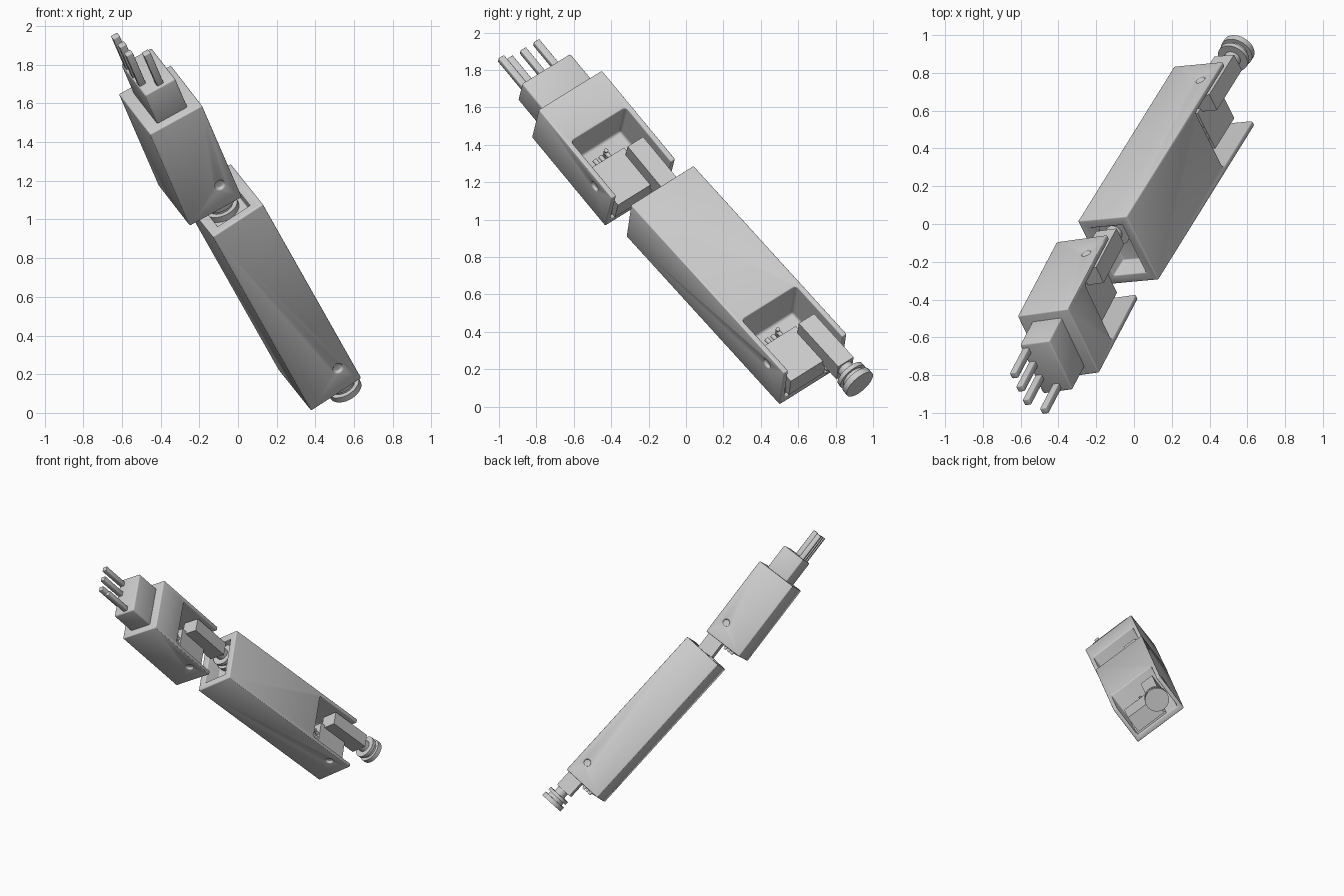
import bpy, bmesh, math
from mathutils import Matrix, Vector

cube = bpy.data.objects.get("Cube")
if cube:
    bpy.data.objects.remove(cube, do_unlink=True)

# One grey for the whole arm
GREY = (0.6, 0.6, 0.6, 1)
grey = bpy.data.materials.new("plain grey")
grey.use_nodes = True
grey.diffuse_color = GREY
grey.node_tree.nodes["Principled BSDF"].inputs["Base Color"].default_value = GREY


def frame(origin, axis, side):
    """Segment frame: x = width, y = depth, -z = distance down the arm."""
    z = -Vector(axis).normalized()
    x = Vector(side)
    x = (x - z * x.dot(z)).normalized()
    rot = Matrix((x, z.cross(x), z)).transposed()
    return Matrix.Translation(origin) @ rot.to_4x4()


def finish(name, bm, m):
    mesh = bpy.data.meshes.new(name)
    bm.to_mesh(mesh)
    bm.free()
    mesh.transform(m)
    mesh.materials.append(grey)
    ob = bpy.data.objects.new(name, mesh)
    bpy.context.collection.objects.link(ob)
    return ob


def box(name, m, u, v, s, bevel=0.0):
    """Box from ranges of width, depth and distance down the arm."""
    bm = bmesh.new()
    bmesh.ops.create_cube(bm, size=1)
    size = Vector((u[1] - u[0], v[1] - v[0], s[1] - s[0]))
    mid = Vector((sum(u), sum(v), -sum(s))) / 2
    for vert in bm.verts:
        vert.co = vert.co * size + mid
    if bevel:
        bmesh.ops.bevel(bm, geom=bm.edges[:], offset=bevel, segments=3,
                        profile=0.5, affect='EDGES')
    return finish(name, bm, m)


def rod(name, m, radius, start, end, sides=32):
    """Cylinder between two (width, depth, distance) points."""
    a, b = (Vector((p[0], p[1], -p[2])) for p in (start, end))
    bm = bmesh.new()
    bmesh.ops.create_cone(bm, cap_ends=True, segments=sides,
                          radius1=radius, radius2=radius, depth=(b - a).length)
    turn = (b - a).to_track_quat('Z', 'Y').to_matrix().to_4x4()
    bm.transform(Matrix.Translation((a + b) / 2) @ turn)
    return finish(name, bm, m)


def apply_modifiers(ob):
    deps = bpy.context.evaluated_depsgraph_get()
    mesh = bpy.data.meshes.new_from_object(ob.evaluated_get(deps))
    ob.modifiers.clear()
    ob.data = mesh


def cut(ob, cutters):
    for c in cutters:
        mod = ob.modifiers.new("cut", 'BOOLEAN')
        mod.operation, mod.object, mod.solver = 'DIFFERENCE', c, 'EXACT'
    apply_modifiers(ob)
    for c in cutters:
        bpy.data.objects.remove(c, do_unlink=True)


def smooth(ob):
    bpy.ops.object.select_all(action='DESELECT')
    ob.select_set(True)
    bpy.context.view_layer.objects.active = ob
    bpy.ops.object.shade_smooth_by_angle(angle=math.radians(35))


W, D = 0.31, 0.43          # section of both arm shells


def shell(name, m, length, socket):
    """Arm shell with an open servo bay, screw dimples and optional socket."""
    ob = box(name, m, (0, W), (0, D), (0, length))
    bay = length - 0.40
    cutters = [box("bay_cutter", m, (0.045, 0.5), (0.03, 0.4), (bay, length + 0.2), 0.018)]
    for side in (0, D):
        cutters.append(rod("screw_cutter", m, 0.026, (0.23, side - 0.015, length - 0.14),
                           (0.23, side + 0.015, length - 0.14)))
    if socket:
        cutters.append(box("socket_cutter", m, (0.055, 0.255), (0.055, 0.375), (-0.1, 0.13)))
    cut(ob, cutters)
    bev = ob.modifiers.new("soft edges", 'BEVEL')
    bev.width, bev.segments, bev.limit_method = 0.011, 3, 'ANGLE'
    bev.angle_limit = math.radians(40)
    apply_modifiers(ob)
    smooth(ob)


def servo(prefix, m, end):
    """Servo motor, gearbox and horn; end is the open end of the shell."""
    box(prefix + "_servo_body", m, (0.065, 0.2), (0.05, 0.29), (end - 0.25, end + 0.01))
    box(prefix + "_servo_ledge", m, (0.045, 0.1), (0.035, 0.30), (end - 0.28, end - 0.02))
    box(prefix + "_gearbox", m, (0.17, 0.295), (0.27, 0.375), (end - 0.21, end + 0.13))
    horn = ((0.045, 0.12, 0.175), (0.085, 0.175, 0.2),
            (0.066, 0.2, 0.225), (0.09, 0.225, 0.26))
    for i, (radius, s0, s1) in enumerate(horn):
        smooth(rod(f"{prefix}_horn_{i + 1}", m, radius,
                   (0.24, 0.32, end + s0), (0.24, 0.32, end + s1)))
    # Cable plug and pins
    for i in range(3):
        v = 0.12 + i * 0.04
        smooth(rod(f"{prefix}_cable_{i + 1}", m, 0.013,
                   (0.18, v, end - 0.285), (0.18, v, end - 0.245), 12))
        u = 0.08 + i * 0.03
        smooth(rod(f"{prefix}_pin_{i + 1}", m, 0.011,
                   (u, 0.3, end - 0.02), (u, 0.3, end + 0.025), 12))
    smooth(rod(prefix + "_cable_post", m, 0.012,
               (0.05, 0.2, end - 0.29), (0.2, 0.2, end - 0.29), 12))


lower = frame((-0.13, -0.32, 0.91), (0.386, 0.621, -0.682), (0.846, 0.098, 0.521))
upper = frame((-0.455, -0.826, 1.44), (0.318, 0.605, -0.731), (0.87, 0.12, 0.48))

# Arm shells with their servos
shell("long_arm_shell", lower, 1.32, True)
servo("long_arm", lower, 1.32)
shell("short_arm_shell", upper, 0.65, False)
servo("short_arm", upper, 0.65)

# Hand block with three fingers and a thumb
smooth(box("hand_block", upper, (0.065, 0.245), (0.05, 0.38), (-0.2, 0.02), 0.01))
for i, (u, v) in enumerate(((0.09, 0.335), (0.09, 0.245), (0.09, 0.155), (0.165, 0.085))):
    name = "thumb" if i == 3 else f"finger_{i + 1}"
    smooth(box(name, upper, (u - 0.019, u + 0.019), (v - 0.019, v + 0.019),
               (-0.415, -0.18), 0.005))
